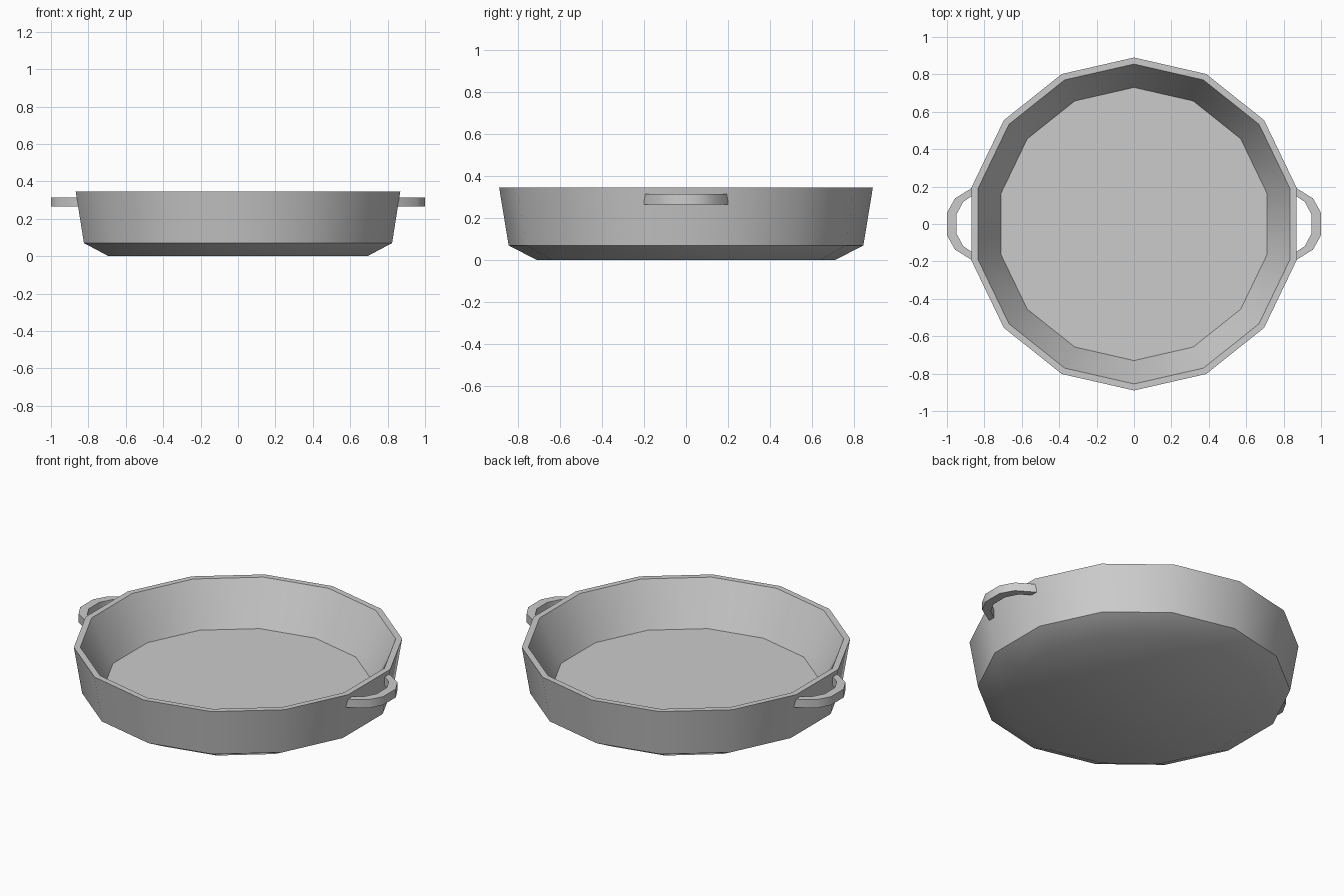
import bpy, bmesh, math

if "Cube" in bpy.data.objects:
    bpy.data.objects.remove(bpy.data.objects["Cube"])

SIDES = 14
grey = bpy.data.materials.new("light grey metal")
grey.diffuse_color = (0.6, 0.6, 0.6, 1)
grey.use_nodes = True
grey.node_tree.nodes["Principled BSDF"].inputs["Base Color"].default_value = grey.diffuse_color


def finish(bm, name):
    bmesh.ops.recalc_face_normals(bm, faces=bm.faces)
    mesh = bpy.data.meshes.new(name)
    bm.to_mesh(mesh)
    bm.free()
    obj = bpy.data.objects.new(name, mesh)
    bpy.context.collection.objects.link(obj)
    mesh.materials.append(grey)
    bpy.ops.object.select_all(action='DESELECT')
    obj.select_set(True)
    bpy.context.view_layer.objects.active = obj
    bpy.ops.object.shade_smooth_by_angle(angle=math.radians(30))
    return obj


def bridge(bm, a, b):
    n = len(a)
    for i in range(n):
        j = (i + 1) % n
        bm.faces.new((a[i], a[j], b[j], b[i]))


# Pan body: 14-sided rings from the base, over the rim, to the inner floor
profile = [(0.71, 0), (0.845, 0.07), (0.89, 0.345), (0.855, 0.345), (0.73, 0.095)]
bm = bmesh.new()
rings = []
for r, z in profile:
    angles = [math.pi / 2 + math.tau * i / SIDES for i in range(SIDES)]
    rings.append([bm.verts.new((r * math.cos(a), r * math.sin(a), z)) for a in angles])
for a, b in zip(rings, rings[1:]):
    bridge(bm, a, b)
bm.faces.new(rings[0])
bm.faces.new(rings[-1])
finish(bm, "pan_body")

# Handles: flat rectangular section swept along a half loop, one on each side
outer = [(0.855, 0.2), (0.957, 0.137), (1.0, 0.06)]
inner = [(0.855, 0.158), (0.913, 0.118), (0.95, 0.05)]
outer += [(x, -y) for x, y in reversed(outer)]
inner += [(x, -y) for x, y in reversed(inner)]
for side, name in ((1, "right_handle"), (-1, "left_handle")):
    bm = bmesh.new()
    sections = []
    for (ox, oy), (ix, iy) in zip(outer, inner):
        corners = [(ox, oy, 0.265), (ox, oy, 0.315), (ix, iy, 0.315), (ix, iy, 0.265)]
        sections.append([bm.verts.new((side * x, y, z)) for x, y, z in corners])
    for a, b in zip(sections, sections[1:]):
        bridge(bm, a, b)
    bm.faces.new(sections[0])
    bm.faces.new(sections[-1])
    finish(bm, name)
